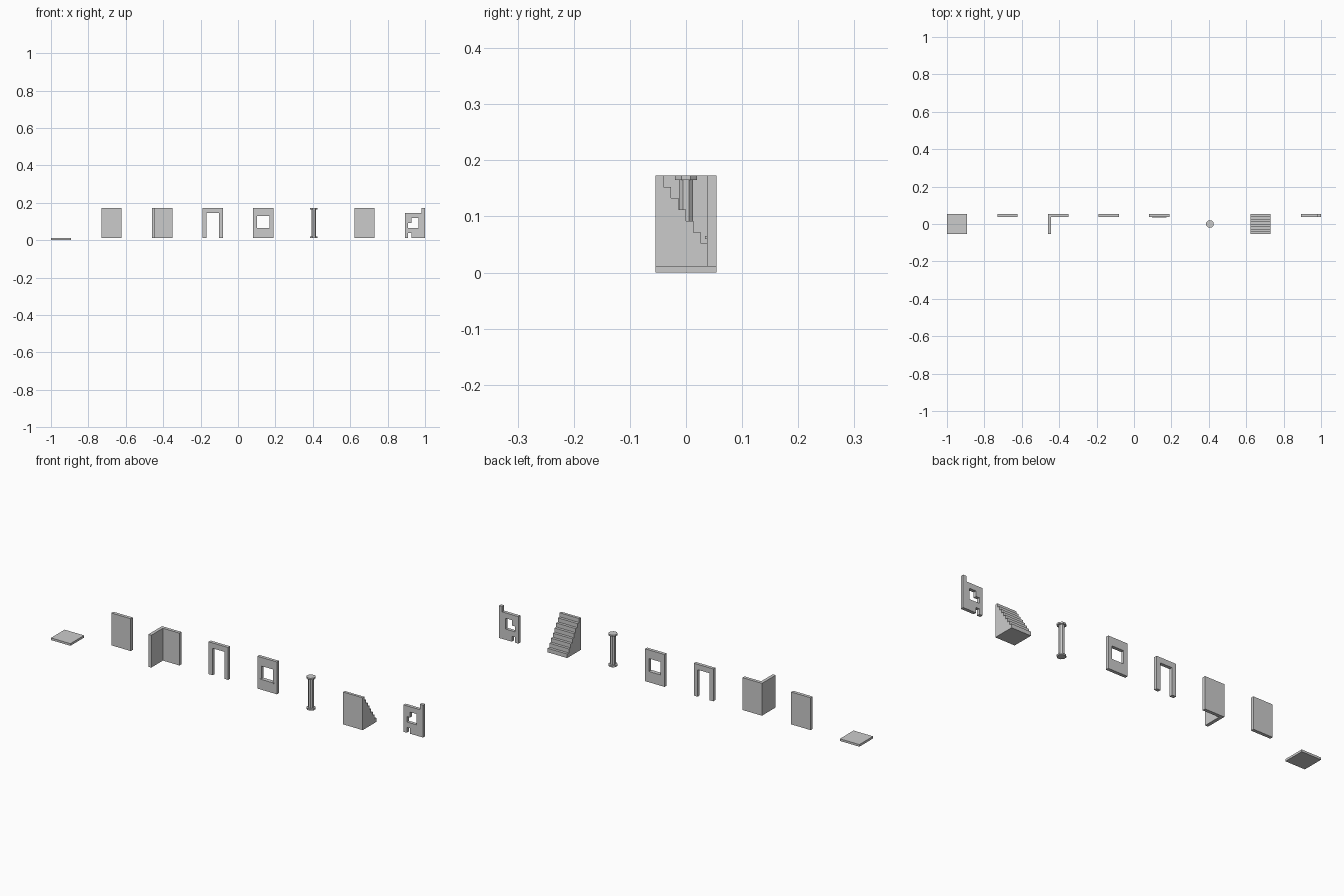
import bpy, bmesh
from math import pi
from mathutils import Matrix

if "Cube" in bpy.data.objects:
    bpy.data.objects.remove(bpy.data.objects["Cube"])

U = 2 / 37           # one kit unit
BASE = 0.2           # floor thickness; the other pieces stand at this level
WALL_H = 3.0
Y0, Y1 = 0.7, 1.0    # wall thickness range


def centre(i):
    """x centre of kit piece number i, in kit units"""
    return -17.5 + 5 * i


def finish(name, bm):
    bmesh.ops.recalc_face_normals(bm, faces=bm.faces)
    bmesh.ops.scale(bm, vec=(U, U, U), verts=bm.verts)
    me = bpy.data.meshes.new(name)
    bm.to_mesh(me)
    bm.free()
    ob = bpy.data.objects.new(name, me)
    bpy.context.collection.objects.link(ob)
    return ob


def prism(name, i, loop, axis, lo, hi):
    """extrude a profile: axis 'y' takes (x, z), axis 'x' takes (y, z)"""
    bm = bmesh.new()
    cx = centre(i)
    if axis == 'y':
        pts = [(cx + a, lo, BASE + b) for a, b in loop]
        d = (0, hi - lo, 0)
    else:
        pts = [(cx + lo, a, BASE + b) for a, b in loop]
        d = (hi - lo, 0, 0)
    f = bm.faces.new([bm.verts.new(p) for p in pts])
    r = bmesh.ops.extrude_face_region(bm, geom=[f], use_keep_orig=True)
    bmesh.ops.translate(bm, vec=d, verts=[v for v in r['geom'] if isinstance(v, bmesh.types.BMVert)])
    return finish(name, bm)


def box(name, i, x0, x1, y0, y1, z0, z1):
    return prism(name, i, [(x0, z0), (x1, z0), (x1, z1), (x0, z1)], 'y', y0, y1)


def grid_wall(name, i, xs, zs, solid):
    """wall made of the solid cells of a grid, as one closed shell"""
    bm = bmesh.new()
    cx = centre(i)
    cells = {(c, r) for c in range(len(xs) - 1) for r in range(len(zs) - 1) if solid(c, r)}

    def quad(*pts):
        bm.faces.new([bm.verts.new((cx + x, y, BASE + z)) for x, y, z in pts])

    for c, r in cells:
        a, b, lo, hi = xs[c], xs[c + 1], zs[r], zs[r + 1]
        for y in (Y0, Y1):
            quad((a, y, lo), (b, y, lo), (b, y, hi), (a, y, hi))
        for dc, x in ((-1, a), (1, b)):
            if (c + dc, r) not in cells:
                quad((x, Y0, lo), (x, Y1, lo), (x, Y1, hi), (x, Y0, hi))
        for dr, z in ((-1, lo), (1, hi)):
            if (c, r + dr) not in cells:
                quad((a, Y0, z), (b, Y0, z), (b, Y1, z), (a, Y1, z))
    bmesh.ops.remove_doubles(bm, verts=bm.verts, dist=1e-4)
    bmesh.ops.dissolve_limit(bm, angle_limit=0.01, verts=bm.verts, edges=bm.edges)
    return finish(name, bm)


# floor tile
box("floor_tile", 0, -1, 1, -1, 1, -BASE, 0)

# plain wall
box("wall", 1, -1, 1, Y0, Y1, 0, WALL_H)

# corner: back wall and left wall
box("corner_back_wall", 2, -1, 1, Y0, Y1, 0, WALL_H)
box("corner_left_wall", 2, -1, -0.7, -1, Y0, 0, WALL_H)

# doorway
prism("doorway_wall", 3, [(-1, 0), (-0.6, 0), (-0.6, 2.5), (0.6, 2.5), (0.6, 0),
                          (1, 0), (1, WALL_H), (-1, WALL_H)], 'y', Y0, Y1)

# window wall with a sill
grid_wall("window_wall", 4, [-1, -0.6, 0.6, 1], [0, 1, 2.2, WALL_H], lambda c, r: (c, r) != (1, 1))
box("window_sill", 4, -0.7, 0.7, Y0 - 0.08, Y1, 0.9, 1.0)

# pillar: base, shaft and capital
for name, r, z0, z1 in (("pillar_base", 0.4, 0, 0.15), ("pillar_shaft", 0.25, 0.15, 2.85),
                        ("pillar_capital", 0.4, 2.85, 3.0)):
    bm = bmesh.new()
    m = Matrix.Translation((centre(5), 0, BASE + (z0 + z1) / 2)) @ Matrix.Rotation(pi / 8, 4, 'Z')
    bmesh.ops.create_cone(bm, cap_ends=True, segments=8, radius1=r, radius2=r, depth=z1 - z0, matrix=m)
    finish(name, bm)

# solid stairs rising towards the front
N = 8
steps = [(-1, 0), (1, 0)]
for k in range(N):
    z = WALL_H * (k + 1) / N
    steps += [(1 - 2 * k / N, z), (1 - 2 * (k + 1) / N, z)]
prism("stairs", 6, steps, 'x', -1, 1)

# ruined wall with missing blocks
gaps = {(1, 0), (1, 2), (2, 2), (3, 2), (2, 3), (3, 3)} | {(c, 5) for c in range(5)}
grid_wall("ruined_wall", 7, [-1 + k / 3 for k in range(7)], [k / 2 for k in range(7)],
          lambda c, r: (c, r) not in gaps)
